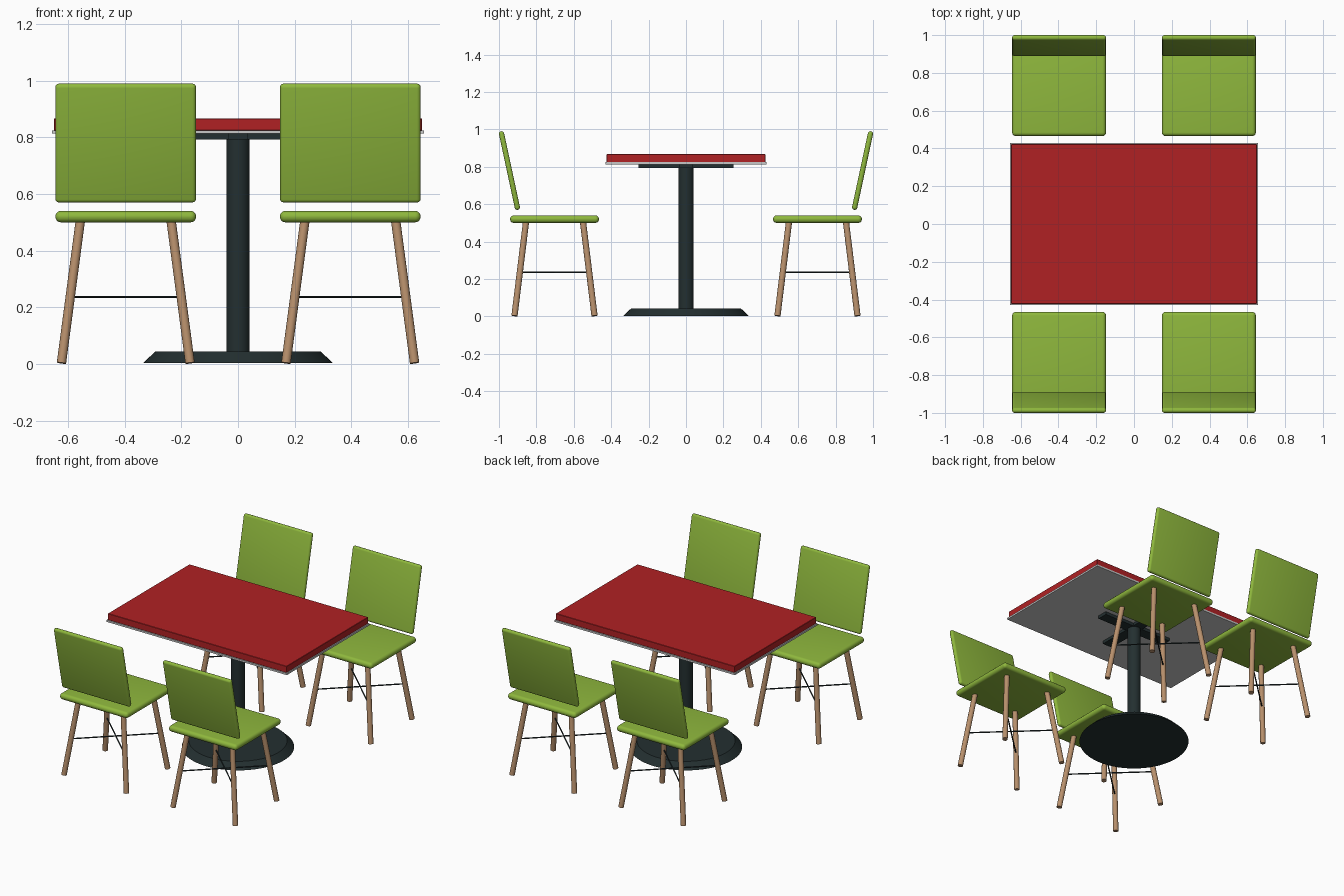
import bpy, math
from mathutils import Vector

if "Cube" in bpy.data.objects:
    bpy.data.objects.remove(bpy.data.objects["Cube"])


def material(name, rgb):
    m = bpy.data.materials.new(name)
    lin = [(c / 255 / 12.92) if c < 10 else ((c / 255 + 0.055) / 1.055) ** 2.4 for c in rgb]
    m.diffuse_color = (*lin, 1)
    m.use_nodes = True
    m.node_tree.nodes["Principled BSDF"].inputs["Base Color"].default_value = m.diffuse_color
    return m


GREEN = material("green", (143, 184, 61))
RED = material("red", (176, 33, 36))
GREY = material("light grey", (200, 200, 200))
WOOD = material("wood", (184, 144, 108))
IRON = material("dark iron", (35, 47, 48))


def finish(name, mat, smooth=True):
    o = bpy.context.object
    o.name = name
    o.data.materials.append(mat)
    if smooth:
        bpy.ops.object.shade_smooth_by_angle(angle=math.radians(35))
    return o


def box(name, mat, size, loc, rot_x=0, bevel=0, segments=4):
    bpy.ops.mesh.primitive_cube_add(size=1, location=loc)
    o = bpy.context.object
    o.scale = size
    bpy.ops.object.transform_apply(location=False, rotation=False, scale=True)
    o.rotation_euler.x = rot_x
    if bevel:
        b = o.modifiers.new("round", "BEVEL")
        b.width, b.segments, b.limit_method = bevel, segments, "NONE"
        bpy.ops.object.modifier_apply(modifier=b.name)
    return finish(name, mat, bevel > 0)


def rod(name, mat, a, b, radius, sides=16):
    a, b = Vector(a), Vector(b)
    d = b - a
    bpy.ops.mesh.primitive_cylinder_add(vertices=sides, radius=radius, depth=d.length, location=(a + b) / 2)
    bpy.context.object.rotation_euler = d.to_track_quat("Z", "Y").to_euler()
    return finish(name, mat)


def chair(cx, s):
    """Chair at x = cx; s = -1 front row, +1 back row."""
    cy = s * 0.703
    box("seat", GREEN, (0.497, 0.475, 0.04), (cx, cy, 0.52), bevel=0.0195, segments=5)
    box("backrest", GREEN, (0.497, 0.028, 0.429), (cx, s * 0.944, 0.78), rot_x=-s * 0.211, bevel=0.0135)
    # splayed legs
    t = 0.233 / 0.505
    mid = {}
    for i in (-1, 1):
        for j in (-1, 1):
            foot = Vector((cx + i * 0.227, cy + j * 0.214, 0.003))
            top = Vector((cx + i * 0.160, cy + j * 0.152, 0.508))
            rod("leg", WOOD, foot, top, 0.0165)
            mid[i, j] = foot.lerp(top, t)
    # crossed wire braces
    rod("brace", IRON, mid[-1, -1], mid[1, 1], 0.0042, 8)
    rod("brace", IRON, mid[-1, 1], mid[1, -1], 0.0042, 8)


for x in (-0.3965, 0.3965):
    for side in (-1, 1):
        chair(x, side)

# table top and trim
box("table_top", RED, (1.30, 0.848, 0.043), (0, 0, 0.8455), bevel=0.002, segments=1)
box("table_trim", GREY, (1.312, 0.86, 0.012), (0, 0, 0.819))

# pedestal: cross bracket, column, round foot
box("bracket_long", IRON, (0.51, 0.07, 0.02), (0, 0, 0.803))
box("bracket_cross", IRON, (0.07, 0.51, 0.0196), (0, 0, 0.803))
rod("column", IRON, (0, 0, 0.03), (0, 0, 0.805), 0.041, 32)
bpy.ops.mesh.primitive_cone_add(vertices=64, radius1=0.335, radius2=0.293, depth=0.04, location=(0, 0, 0.023))
finish("foot", IRON)
